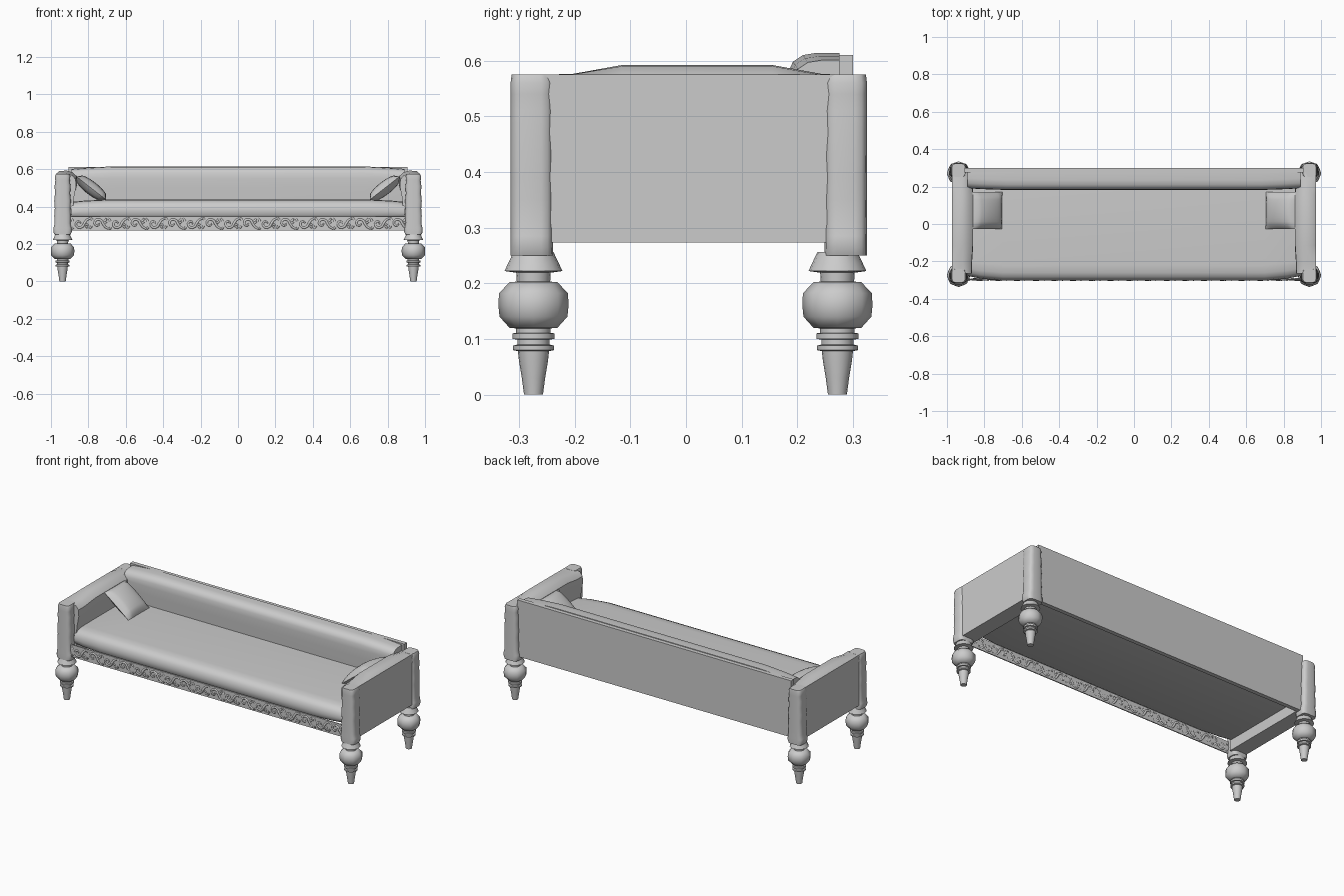
import bpy, bmesh, math
from mathutils import Matrix, Vector

if "Cube" in bpy.data.objects:
    bpy.data.objects.remove(bpy.data.objects["Cube"])


def finish(name, bm, angle=35):
    bmesh.ops.recalc_face_normals(bm, faces=bm.faces)
    me = bpy.data.meshes.new(name)
    bm.to_mesh(me)
    bm.free()
    ob = bpy.data.objects.new(name, me)
    bpy.context.collection.objects.link(ob)
    bpy.ops.object.select_all(action='DESELECT')
    ob.select_set(True)
    bpy.context.view_layer.objects.active = ob
    bpy.ops.object.shade_smooth_by_angle(angle=math.radians(angle))
    return ob


def loft(name, rings, angle=35):
    """Skin a list of equal-length point loops and cap both ends."""
    bm = bmesh.new()
    vs = [[bm.verts.new(p) for p in r] for r in rings]
    n = len(rings[0])
    for a, b in zip(vs, vs[1:]):
        for i in range(n):
            j = (i + 1) % n
            bm.faces.new((a[i], a[j], b[j], b[i]))
    bm.faces.new(vs[0])
    bm.faces.new(vs[-1])
    return finish(name, bm, angle)


def box(name, lo, hi):
    bm = bmesh.new()
    size = Vector(hi) - Vector(lo)
    mid = (Vector(hi) + Vector(lo)) / 2
    bmesh.ops.create_cube(bm, size=1, matrix=Matrix.Translation(mid) @ Matrix.Diagonal((*size, 1)))
    return finish(name, bm)


# Turned legs: (z, radius, fluted)
LEG = [(0, .017, 0), (.03, .021, 0), (.06, .026, 0), (.078, .028, 0), (.08, .037, 0), (.088, .037, 0),
       (.09, .029, 0), (.099, .029, 0), (.1, .038, 0), (.11, .038, 0), (.111, .031, 0), (.119, .031, 0),
       (.12, .043, 1), (.14, .061, 1), (.16, .063, 1), (.182, .062, 1), (.202, .043, 1), (.203, .03, 0),
       (.219, .031, 0), (.222, .052, 0), (.235, .046, 0), (.256, .036, 0)]
# Wavy corner posts: (z, half width in x, scale of depth)
POST = [(.25, .044, 1), (.265, .05, 1), (.285, .049, 1), (.31, .043, 1), (.35, .045, 1), (.39, .042, 1),
        (.43, .045, 1), (.47, .041, 1), (.51, .043, 1), (.54, .039, 1), (.56, .042, 1), (.575, .035, .95)]


def leg(name, x, y):
    n = 16
    loft(name, [[(x + r * (1 - .06 * f * (i % 2)) * math.cos(2 * math.pi * i / n),
                  y + r * (1 - .06 * f * (i % 2)) * math.sin(2 * math.pi * i / n), z)
                 for i in range(n)] for z, r, f in LEG], 50)


def post(name, x, y):
    n = 16
    rings = []
    for z, w, d in POST:
        ring = []
        for i in range(n):
            t = 2 * math.pi * (i + .5) / n
            c, s = math.cos(t), math.sin(t)
            ring.append((x + w * math.copysign(abs(c) ** .5, c),
                         y + .0385 * d * math.copysign(abs(s) ** .5, s), z))
        rings.append(ring)
    loft(name, rings, 50)


# Arms: flat outer panel with a padded top that swells towards the middle
def arm(name, s):
    rings = []
    for y, h in [(-.265, 0), (-.205, .05), (-.115, 1), (.155, 1), (.245, .05), (.28, 0)]:
        t = .575 + .017 * h
        sec = [(.972, .273), (.972, .575), (.955, t - .002), (.915, t), (.885, t - .009),
               (.868 - .006 * h, t - .03), (.866 - .006 * h, t - .07), (.876, t - .12), (.88, .42), (.88, .273)]
        rings.append([(s * x, y, z) for x, z in sec])
    loft(name, rings)


# Throw pillows leaning on the arms
def pillow(name, s):
    bm = bmesh.new()
    n = 10
    for side in (1, -1):
        g = [[bm.verts.new((u / n * 2 - 1, v / n * 2 - 1, 0)) for v in range(n + 1)] for u in range(n + 1)]
        for u in range(n):
            for v in range(n):
                bm.faces.new((g[u][v], g[u + 1][v], g[u + 1][v + 1], g[u][v + 1]))
        for row in g:
            for p in row:
                a, b = p.co.x, p.co.y
                p.co = (.102 * a * (1 - .02 * (1 - b * b)), .1 * b * (1 - .02 * (1 - a * a)),
                        side * .036 * max(0, (1 - a * a) * (1 - b * b)) ** .4)
    bmesh.ops.remove_doubles(bm, verts=bm.verts, dist=.0005)
    m = Matrix.Translation((s * .784, .072, .5)) @ Matrix.Rotation(-s * math.radians(-38), 4, 'Y')
    if s:  # upper edge rests on the arm
        m = Matrix.Translation((s * .784, .072, .498)) @ Matrix.Rotation(-s * math.radians(38), 4, 'Y')
    bmesh.ops.transform(bm, matrix=m, verts=bm.verts)
    finish(name, bm, 60)


for s, side in ((-1, "left"), (1, "right")):
    for y, end in ((-.274, "front"), (.272, "back")):
        leg(f"{end}_{side}_leg", s * .938, y)
        post(f"{end}_{side}_post", s * .938, y + (.015 if y > 0 else -.003))
    arm(f"{side}_arm", s)
    pillow(f"{side}_pillow", s)

# Seat cushion with rolled front edge, ends drawn in
SEAT = [(-.275, .335), (-.29, .342), (-.299, .355), (-.303, .38), (-.297, .408), (-.283, .424),
        (-.26, .434), (-.22, .437), (.2, .437), (.275, .434), (.275, .335)]
loft("seat_cushion", [[(x, y + (d if y < -.19 else 0), z - (d * .5 if z > .36 else 0)) for y, z in SEAT]
                      for x, d in [(-.89, .025), (-.82, .011), (-.7, 0), (.7, 0), (.82, .011), (.89, .025)]])

# Backrest: flat rear panel and padded front
box("back_panel", (-.905, .275, .273), (.905, .3, .61))
BACK = [(.276, .40), (.276, .614), (.235, .614), (.21, .61), (.192, .598), (.184, .58), (.182, .55),
        (.184, .50), (.19, .40)]
loft("back_cushion", [[(x, y + (d * .4 if y < .25 else 0), z - (d * .6 if z > .57 else 0)) for y, z in BACK]
                      for x, d in [(-.89, .022), (-.8, .01), (-.68, 0), (.68, 0), (.8, .01), (.89, .022)]])

# Thin front apron carved with scrollwork on both faces
box("front_apron", (-.9, -.299, .273), (.9, -.293, .346))
cu = bpy.data.curves.new("apron_carving", 'CURVE')
cu.dimensions = '3D'
cu.bevel_depth = .0065
cu.bevel_resolution = 1
cu.use_fill_caps = True


def stroke(pts):
    sp = cu.splines.new('POLY')
    sp.points.add(len(pts) - 1)
    for i, (p, q) in enumerate(zip(sp.points, pts)):
        p.co = (q[0], -.2965, q[1], 1)
        p.radius = 1.15 - .5 * i / (len(pts) - 1)


COUNT, STEP = 18, .1
for k in range(COUNT):
    cx = (k - (COUNT - 1) / 2) * STEP
    f = 1 if k % 2 else -1
    cz = .309
    # spiral scroll, linking stem and side leaves
    stroke([(cx + (.028 - .0022 * i) * math.cos(i * .62), cz + f * (.028 - .0022 * i) * math.sin(i * .62))
            for i in range(12)])
    stroke([(cx + .028, cz), (cx + .04, cz - f * .018), (cx + .056, cz - f * .027), (cx + .07, cz - f * .028)])
    for a, b, c, d in [(.036, .012, .046, .028), (.04, .004, .058, .012), (-.03, .02, -.042, .03),
                       (-.034, -.012, -.048, -.028)]:
        a, c = min(a, .038), max(-.044, min(c, .048 if k < COUNT - 1 else .044))
        stroke([(cx + a, cz + f * b), (cx + (a + c) / 2 + .003, cz + f * (b + d) / 2), (cx + c, cz + f * d)])
carving = bpy.data.objects.new("apron_carving", cu)
bpy.context.collection.objects.link(carving)
